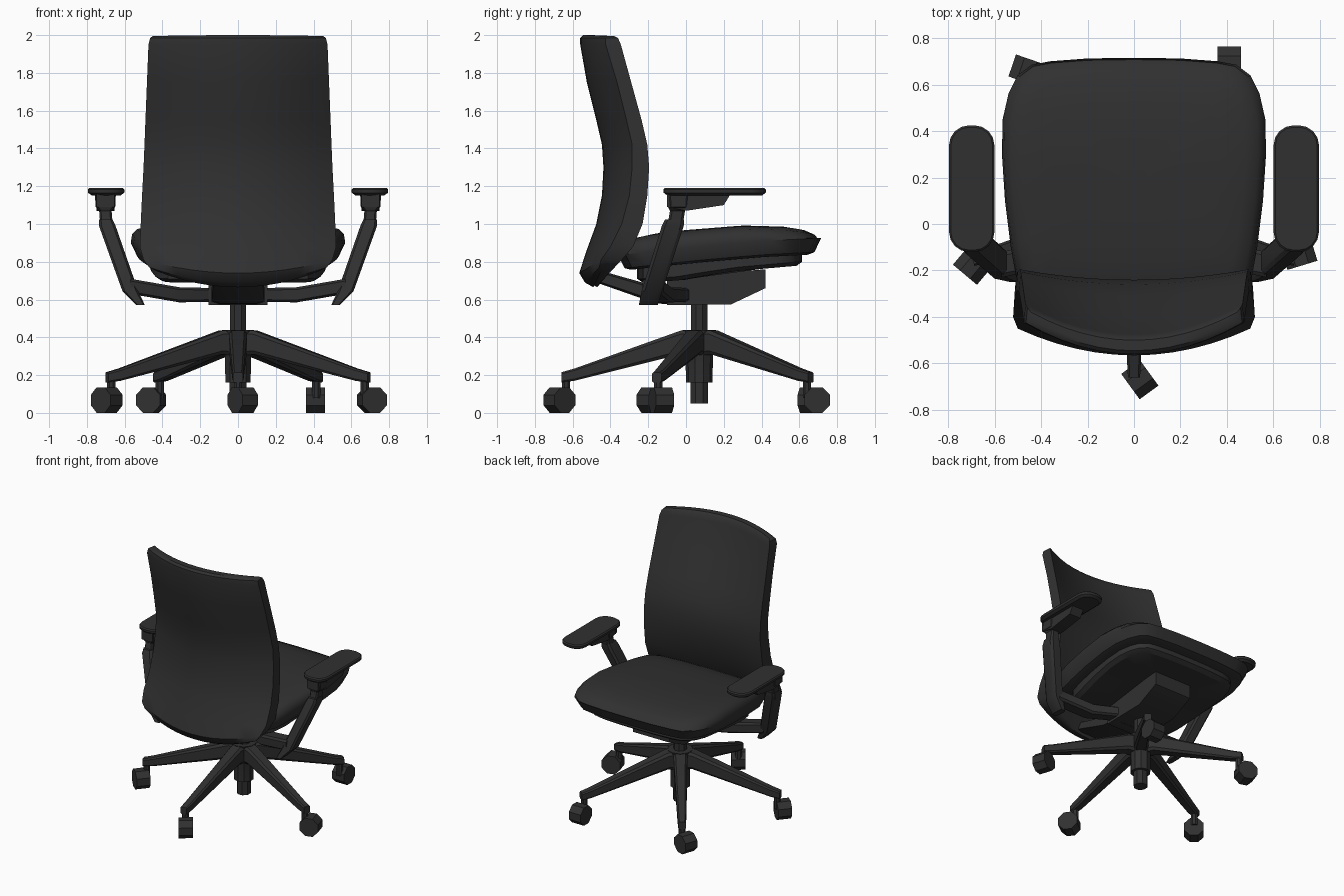
import bpy, bmesh, math
from mathutils import Vector

if "Cube" in bpy.data.objects:
    bpy.data.objects.remove(bpy.data.objects["Cube"], do_unlink=True)

charcoal = bpy.data.materials.new("charcoal")
charcoal.use_nodes = True
COLOUR = (0.03, 0.03, 0.03, 1)
charcoal.diffuse_color = COLOUR
charcoal.node_tree.nodes["Principled BSDF"].inputs["Base Color"].default_value = COLOUR


def loft(name, rings, mirror=False, angle=30):
    """Skin a list of equal rings and cap both ends."""
    bm = bmesh.new()
    loops = [[bm.verts.new(p) for p in ring] for ring in rings]
    for a, b in zip(loops, loops[1:]):
        for i in range(len(a)):
            j = (i + 1) % len(a)
            bm.faces.new((a[i], a[j], b[j], b[i]))
    bm.faces.new(loops[0])
    bm.faces.new(loops[-1])
    bmesh.ops.recalc_face_normals(bm, faces=bm.faces)
    mesh = bpy.data.meshes.new(name)
    bm.to_mesh(mesh)
    bm.free()
    mesh.materials.append(charcoal)
    obj = bpy.data.objects.new(name, mesh)
    bpy.context.collection.objects.link(obj)
    bpy.ops.object.select_all(action='DESELECT')
    obj.select_set(True)
    bpy.context.view_layer.objects.active = obj
    bpy.ops.object.shade_smooth_by_angle(angle=math.radians(angle))
    if mirror:
        obj.modifiers.new("Mirror", 'MIRROR')
    return obj


def bar(centre, a, b, k=0.7):
    """Chamfered rectangle spanned by half-vectors a and b."""
    c, a, b = Vector(centre), Vector(a), Vector(b)
    signs = ((1, k), (k, 1), (-k, 1), (-1, k), (-1, -k), (-k, -1), (k, -1), (1, -k))
    return [c + a * s + b * t for s, t in signs]


def disc(centre, radius, u, v, n=8):
    c, u, v = Vector(centre), Vector(u), Vector(v)
    turns = [2 * math.pi * (i + 0.5) / n for i in range(n)]
    return [c + radius * (u * math.cos(t) + v * math.sin(t)) for t in turns]


def lerp(table, t):
    """Piecewise linear lookup in (position, value) pairs."""
    if t <= table[0][0]:
        return table[0][1]
    for (t0, v0), (t1, v1) in zip(table, table[1:]):
        if t <= t1:
            return v0 + (v1 - v0) * (t - t0) / (t1 - t0)
    return table[-1][1]


X, Y, Z = Vector((1, 0, 0)), Vector((0, 1, 0)), Vector((0, 0, 1))
HUB = Vector((0, 0.07, 0))

# Central column: lower tube, hub and gas lift
loft("lower_column", [disc(HUB + Z * z, 0.05, X, Y) for z in (0.05, 0.2)])
loft("base_hub", [disc(HUB + Z * z, r, X, Y, 10)
                  for z, r in ((0.16, 0.07), (0.4, 0.075), (0.44, 0.09))])
loft("gas_lift", [disc(HUB + Z * z, 0.047, X, Y) for z in (0.42, 0.6)])

# Five legs with stems and swivelled casters: x, y, axle angle
casters = [(0.025, -0.67, 36), (0.71, -0.13, 107), (0.41, 0.695, 0),
           (-0.46, 0.66, 71), (-0.695, -0.18, 50)]
for i, (cx, cy, turn) in enumerate(casters):
    t = math.radians(-90 + 72 * i)
    out = Vector((math.cos(t), math.sin(t), 0))
    side = out.cross(Z)
    spans = ((0.02, 0.05, 0.3, 0.44), (0.1, 0.048, 0.31, 0.435),
             (0.66, 0.03, 0.17, 0.235), (0.73, 0.026, 0.16, 0.215))
    loft(f"leg_{i + 1}", [bar(HUB + out * r + Z * (lo + hi) / 2, side * w, Z * (hi - lo) / 2)
                          for r, w, lo, hi in spans])
    loft(f"caster_stem_{i + 1}", [disc(HUB + out * 0.705 + Z * z, 0.024, X, Y)
                                  for z in (0.08, 0.19)])
    a = math.radians(turn)
    axle = Vector((math.cos(a), math.sin(a), 0))
    loft(f"caster_{i + 1}", [disc(Vector((cx, cy, 0.068)) + axle * d, 0.073, axle.cross(Z), Z)
                             for d in (-0.05, 0.05)])

# Seat outline, front centre to rear centre, mirrored across x
half = [(0, 0.715), (0.2, 0.712), (0.36, 0.70), (0.44, 0.685), (0.5, 0.64), (0.54, 0.56),
        (0.565, 0.45), (0.568, 0.3), (0.555, 0.1), (0.53, -0.1), (0.505, -0.24),
        (0.45, -0.32), (0.25, -0.35), (0, -0.36)]
outline = half + [(-x, y) for x, y in half[-2:0:-1]]
top = [(-0.36, 0.91), (-0.2, 0.945), (0, 0.968), (0.3, 0.992), (0.55, 0.985), (0.72, 0.955)]
bottom = [(-0.36, 0.75), (0, 0.79), (0.4, 0.825), (0.7, 0.84)]
pan = [(-0.2, 0.69), (0, 0.705), (0.2, 0.745), (0.6, 0.78)]


def seat_ring(inset, table, rise):
    ring = []
    for x, y in outline:
        px, py = x * (1 - inset / 0.57), 0.18 + (y - 0.18) * (1 - inset / 0.535)
        ring.append((px, py, lerp(table, py) + rise))
    return ring


loft("seat_cushion", [seat_ring(i, tab, r) for i, tab, r in (
    (0.3, bottom, 0), (0.07, bottom, 0), (0.035, bottom, 0.012), (0, bottom, 0.085),
    (0.008, top, -0.045), (0.035, top, -0.018), (0.09, top, -0.004),
    (0.2, top, 0), (0.35, top, 0), (0.5, top, 0))], angle=40)
loft("seat_pan", [seat_ring(i, tab, r) for i, tab, r in (
    (0.3, pan, 0), (0.13, pan, 0), (0.1, pan, 0.02), (0.1, bottom, 0.03))])

# Tilt mechanism and the strut that carries the backrest
side_profile = [(-0.1, 0.57), (0.24, 0.575), (0.42, 0.66), (0.42, 0.76), (-0.1, 0.72)]
loft("tilt_mechanism", [[(x, y, z) for y, z in side_profile] for x in (-0.155, 0.155)])
loft("back_strut", [bar(c, X * w, Z * h) for c, w, h in (
    ((0, -0.02, 0.62), 0.14, 0.05), ((0, -0.16, 0.625), 0.14, 0.045),
    ((0, -0.46, 0.72), 0.13, 0.035))])

# Backrest rows: height, half width, front centre, front edge, back edge, back centre, side lift
rows = [(0.665, 0.43, -0.47, -0.42, -0.45, -0.49, 0.085),
        (0.69, 0.47, -0.45, -0.38, -0.46, -0.535, 0.08),
        (0.74, 0.50, -0.42, -0.34, -0.45, -0.565, 0.07),
        (0.85, 0.52, -0.35, -0.28, -0.40, -0.53, 0.03),
        (1.00, 0.515, -0.29, -0.23, -0.34, -0.475, 0),
        (1.15, 0.508, -0.25, -0.205, -0.30, -0.445, 0),
        (1.30, 0.50, -0.24, -0.195, -0.285, -0.437, 0),
        (1.42, 0.495, -0.26, -0.205, -0.285, -0.445, 0),
        (1.55, 0.49, -0.31, -0.235, -0.315, -0.475, 0),
        (1.75, 0.482, -0.40, -0.29, -0.365, -0.525, 0),
        (1.95, 0.474, -0.475, -0.345, -0.425, -0.56, 0),
        (1.985, 0.465, -0.485, -0.36, -0.425, -0.56, 0),
        (2.0, 0.45, -0.50, -0.38, -0.415, -0.545, -0.005)]
cols = [-1 + i / 6 for i in range(13)]
rings = []
for z, w, fc, fe, be, bc, lift in rows:
    front = [(u * w * 0.985, fc + (fe - fc) * u * u, z + lift * u * u) for u in cols]
    back = [(u * w, bc + (be - bc) * u * u, z + lift * u * u) for u in reversed(cols)]
    rings.append(front + back)
loft("backrest", rings, angle=40)

# Armrests, mirrored to both sides
loft("arm_crossbars", [bar(c, Y * 0.055, Z * h) for c, h in (
    ((0.08, 0, 0.625), 0.035), ((0.31, -0.12, 0.625), 0.04),
    ((0.57, -0.175, 0.67), 0.04))], mirror=True)
loft("arm_uprights", [bar(c, X * w, Y * d) for c, w, d in (
    ((0.515, -0.2, 0.57), 0.022, 0.05), ((0.57, -0.18, 0.645), 0.042, 0.055),
    ((0.692, -0.07, 0.99), 0.044, 0.058), ((0.7, -0.06, 1.025), 0.035, 0.05))], mirror=True)
loft("arm_posts", [bar(c, X * w, Y * d) for c, w, d in (
    ((0.695, -0.06, 0.98), 0.033, 0.04), ((0.702, -0.045, 1.07), 0.033, 0.04),
    ((0.702, -0.04, 1.09), 0.052, 0.055), ((0.702, -0.04, 1.15), 0.055, 0.06))], mirror=True)
bracket = [(-0.1, 1.165), (-0.1, 1.09), (0.0, 1.07), (0.2, 1.1), (0.24, 1.165)]
loft("arm_brackets", [[(x, y, z) for y, z in bracket] for x in (0.655, 0.75)], mirror=True)


def pad_ring(z, inset):
    ring, radius = [], 0.085 - inset
    for q, (sx, sy) in enumerate(((1, 1), (-1, 1), (-1, -1), (1, -1))):
        for k in range(5):
            t = math.radians(90 * q + 22.5 * k)
            ring.append((0.698 + sx * 0.0125 + radius * math.cos(t),
                         0.152 + sy * 0.187 + radius * math.sin(t), z))
    return ring


loft("arm_pads", [pad_ring(z, i) for z, i in (
    (1.152, 0.02), (1.165, 0.002), (1.182, 0), (1.19, 0.008))], mirror=True)
